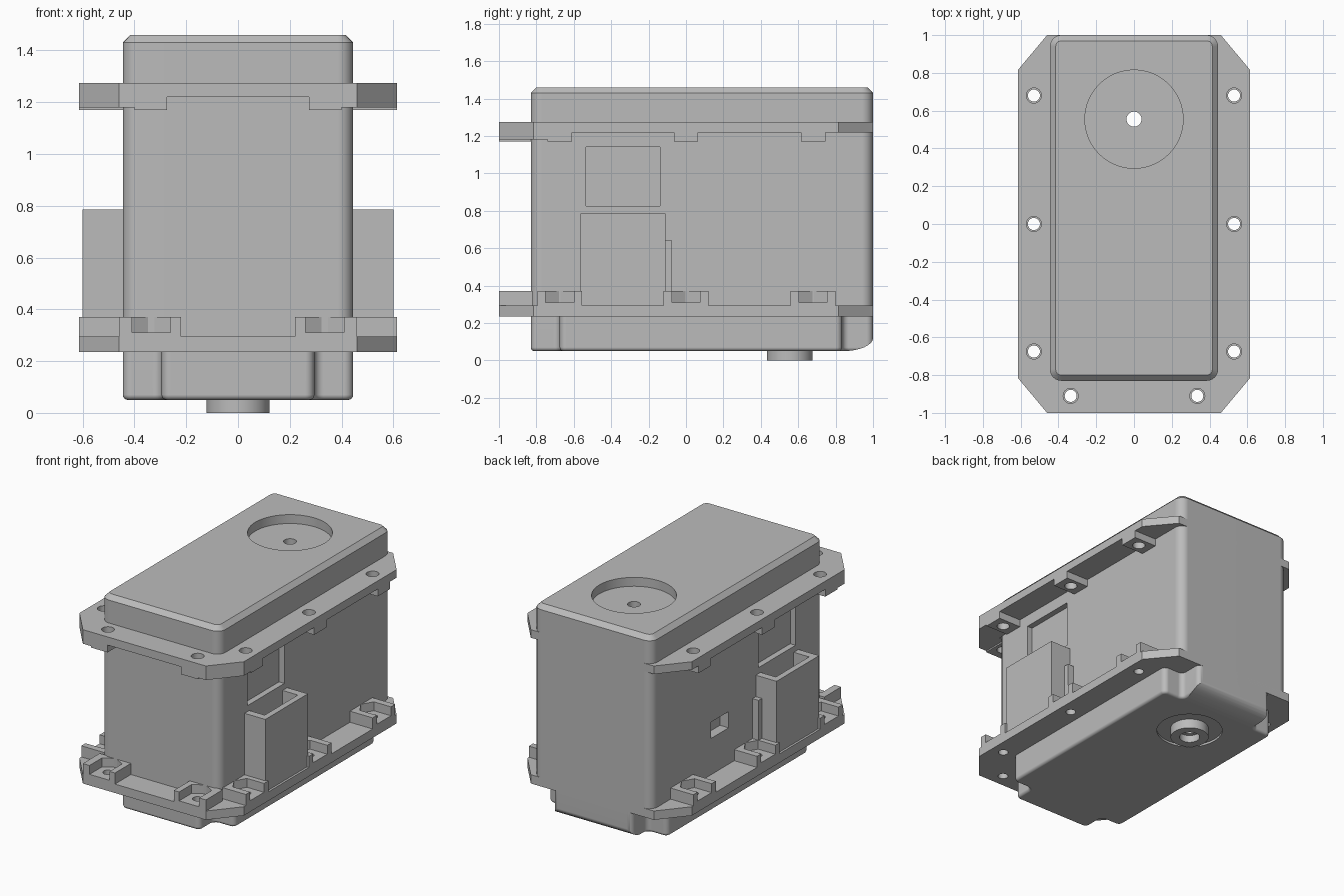
import bpy, bmesh, math
from mathutils import Vector

if "Cube" in bpy.data.objects:
    bpy.data.objects.remove(bpy.data.objects["Cube"], do_unlink=True)

grey = bpy.data.materials.new("casing_grey")
grey.use_nodes = True
grey.diffuse_color = (0.5, 0.5, 0.5, 1)
grey.node_tree.nodes["Principled BSDF"].inputs["Base Color"].default_value = (0.5, 0.5, 0.5, 1)


def prism(name, pts, lo, hi, axis="z", corner=0, low_edge=0, top_edge=0, seg=6):
    """Extrude an outline, then round its corners and its rims."""
    place = (lambda p, h: (p[0], p[1], h)) if axis == "z" else (lambda p, h: (h, p[0], p[1]))
    bm = bmesh.new()
    a = [bm.verts.new(place(p, lo)) for p in pts]
    b = [bm.verts.new(place(p, hi)) for p in pts]
    bm.faces.new(a)
    bm.faces.new(b)
    for i in range(len(pts)):
        j = (i + 1) % len(pts)
        bm.faces.new((a[i], a[j], b[j], b[i]))
    bmesh.ops.recalc_face_normals(bm, faces=bm.faces)

    def bevel(edges, width, n):
        bmesh.ops.bevel(bm, geom=edges, offset=width, segments=n, profile=0.5, affect="EDGES")

    def rim(h):
        return [e for e in bm.edges if all(abs(v.co.z - h) < 1e-5 for v in e.verts)]

    if corner:
        bevel([e for e in bm.edges if abs(e.verts[0].co.z - e.verts[1].co.z) > 1e-5], corner, seg)
    if low_edge:
        bevel(rim(lo), low_edge, 4)
    if top_edge:
        bevel(rim(hi), top_edge, 1)
    mesh = bpy.data.meshes.new(name)
    bm.to_mesh(mesh)
    bm.free()
    mesh.materials.append(grey)
    ob = bpy.data.objects.new(name, mesh)
    bpy.context.collection.objects.link(ob)
    return ob


def rect(x0, x1, y0, y1):
    x0, x1 = sorted((x0, x1))
    return [(x0, y0), (x1, y0), (x1, y1), (x0, y1)]


def disc(x, y, r, n=32):
    return [(x + r * math.cos(2 * math.pi * i / n), y + r * math.sin(2 * math.pi * i / n))
            for i in range(n)]


def cut(ob, *args, **kw):
    """Subtract a prism from an object."""
    tool = prism("cutter", *args, **kw)
    tool.hide_render = True
    mod = ob.modifiers.new("cut", "BOOLEAN")
    mod.operation, mod.solver, mod.object = "DIFFERENCE", "EXACT", tool
    bpy.context.view_layer.objects.active = ob
    bpy.ops.object.modifier_apply(modifier=mod.name)
    bpy.data.objects.remove(tool, do_unlink=True)


SIDE, FRONT, BACK, WIDE = 0.445, -0.83, 1.0, 0.615
SHAFT_Y = 0.555
SIDE_ROWS = (-0.675, 0.0, 0.68)
outline = rect(-SIDE, SIDE, FRONT, BACK)
flange = [(-0.46, -1), (0.46, -1), (WIDE, -0.815), (WIDE, 0.815),
          (0.46, BACK), (-0.46, BACK), (-WIDE, 0.815), (-WIDE, -0.815)]
screws = [(s * 0.53, y) for s in (-1, 1) for y in SIDE_ROWS] + [(s * 0.335, -0.91) for s in (-1, 1)]
parts = []

# Main body with cable recesses and a small window
body = prism("body", outline, 0.236, 1.3, corner=0.06)
for s in (-1, 1):
    cut(body, rect(s * 0.405, s * 0.5, -0.535, -0.14), 0.825, 1.14)
cut(body, rect(-0.5, -0.38, 0.18, 0.37), 0.54, 0.65)
parts.append(body)

# Top cover with round recess
cover = prism("top_cover", outline, 1.27, 1.46, corner=0.06, top_edge=0.03)
cut(cover, disc(0, SHAFT_Y, 0.26, 64), 1.4, 1.5)
parts.append(cover)

# Bottom cap with scooped corners and a rounded rear underside
NX, NF, NB = 0.295, -0.675, 0.835
right_half = [(NX, FRONT), (NX, NF), (SIDE, NF), (SIDE, NB), (NX, NB), (NX, BACK)]
cap = prism("bottom_cap", right_half + [(-x, y) for x, y in reversed(right_half)],
            0.05, 0.25, corner=0.035, low_edge=0.02)
curve = [(0.84 + 0.16 * math.sin(t), 0.12 - 0.07 * math.cos(t))
         for t in (i * math.pi / 16 for i in range(9))]
cut(cap, curve + [(1.1, 0.12), (1.1, 0.0), (0.84, 0.0)], -0.6, 0.6, axis="x")
cut(cap, disc(0, SHAFT_Y, 0.21, 48), 0.0, 0.065)
parts.append(cap)

# Output boss
boss = prism("output_boss", disc(0, SHAFT_Y, 0.122, 48), 0, 0.1)
cut(boss, disc(0, SHAFT_Y, 0.065), -0.1, 0.05)
parts.append(boss)

# Mounting flanges
top_plate = prism("top_flange", flange, 1.22, 1.275)
low_plate = prism("bottom_flange", flange, 0.235, 0.295)
parts += [top_plate, low_plate]
for x, y in screws:
    cut(top_plate, disc(x, y, 0.04, 24), 1.1, 1.4)
    cut(low_plate, disc(x, y, 0.032, 24), 0.1, 0.4)

# Screw pads: plain on the top flange, with nut pockets on the bottom flange
for x, y in screws:
    s = math.copysign(1, x)
    at_front = y < -0.8
    if at_front:
        upper = rect(s * 0.275, s * 0.4, -1, -0.82)
        lower = rect(s * 0.22, s * 0.46, -1, -0.82)
        out = Vector((0, -1))
    else:
        upper = rect(s * 0.44, s * WIDE, y - 0.065, y + 0.065)
        lower = rect(s * 0.44, s * WIDE, y - 0.12, y + 0.12)
        out = Vector((s, 0))
    pad = prism("top_screw_pad", upper, 1.17, 1.225)
    cut(pad, disc(x, y, 0.04, 24), 1.1, 1.4)
    pocket_pad = prism("nut_pocket_pad", lower, 0.29, 0.37)
    # Pocket: open outward, pointed toward the body
    c, w = Vector((x, y)), Vector((-out.y, out.x)) * 0.075
    pocket = [c + out * 0.2 + w, c - out * 0.043 + w, c - out * 0.087,
              c - out * 0.043 - w, c + out * 0.2 - w]
    cut(pocket_pad, pocket, 0.31, 0.5)
    cut(pocket_pad, disc(x, y, 0.032, 24), 0.2, 0.4)
    parts += [pad, pocket_pad]

for s in (-1, 1):
    # Thickened front corner under the top flange
    corner = [(s * 0.4, -1), (s * 0.46, -1), (s * WIDE, -0.815), (s * WIDE, -0.74),
              (s * 0.44, -0.74), (s * 0.44, -0.82), (s * 0.4, -0.82)]
    parts.append(prism("top_flange_corner", corner, 1.18, 1.225))
    # Connector shroud, open at the top, with a small rib behind it
    shroud = prism("connector_shroud", rect(s * 0.43, s * 0.6, -0.565, -0.11), 0.24, 0.785)
    cut(shroud, rect(s * 0.4, s * 0.56, -0.515, -0.16), 0.3, 0.9)
    parts.append(shroud)
    parts.append(prism("shroud_rib", rect(s * 0.43, s * 0.49, -0.12, -0.075), 0.29, 0.64))

# Shaft hole through everything on the axis
for ob in (body, cover, cap, boss, top_plate, low_plate):
    cut(ob, disc(0, SHAFT_Y, 0.04, 24), -0.2, 1.7)

# Smooth rounded faces, keep hard edges
bpy.ops.object.select_all(action="DESELECT")
for ob in parts:
    ob.select_set(True)
bpy.context.view_layer.objects.active = body
bpy.ops.object.shade_smooth_by_angle(angle=math.radians(30))
for ob in parts:
    ob.modifiers.new("even_normals", "WEIGHTED_NORMAL").keep_sharp = True
